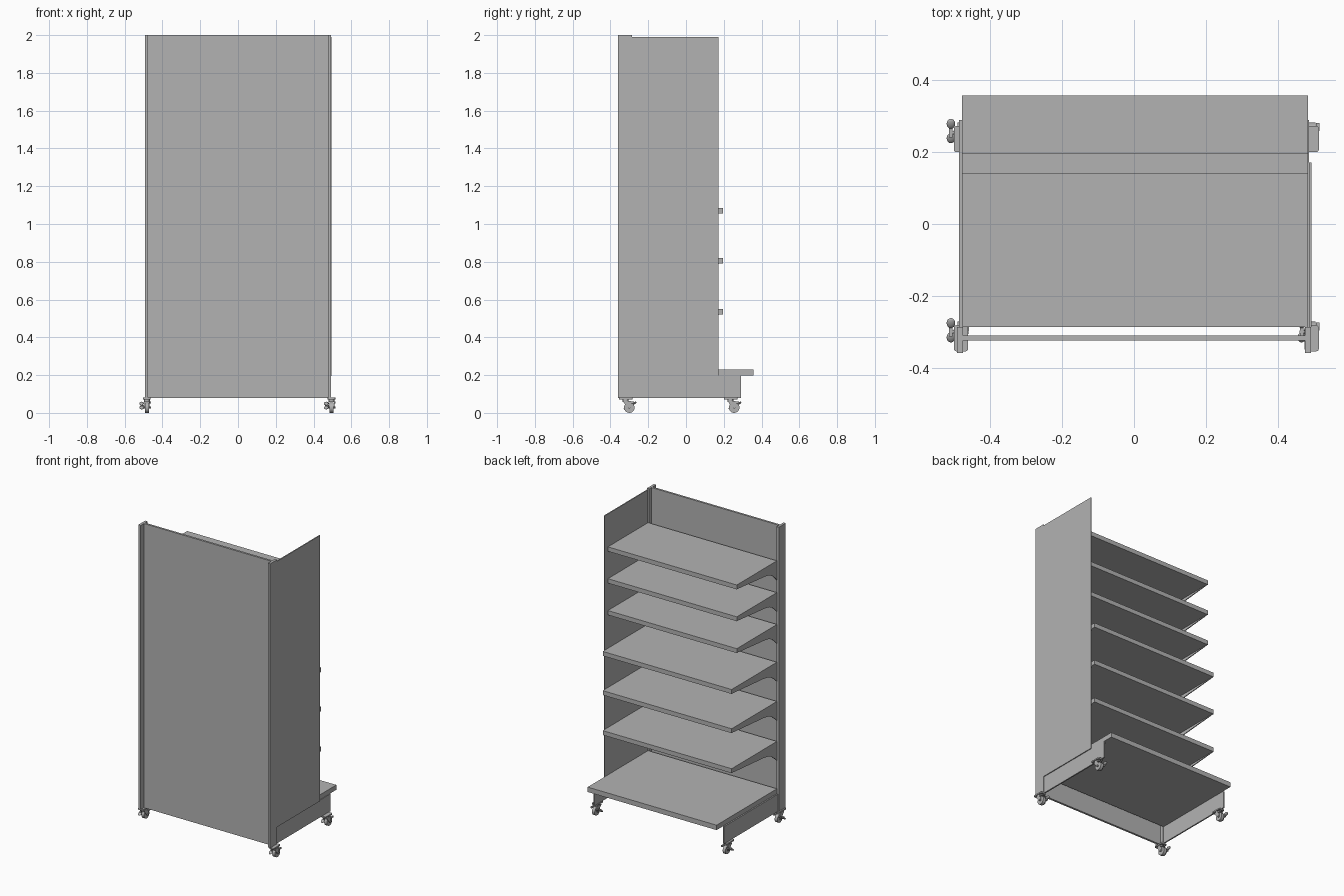
import bpy
import bmesh
import math
from mathutils import Matrix, Vector

cube = bpy.data.objects.get("Cube")
if cube:
    bpy.data.objects.remove(cube, do_unlink=True)

grey = bpy.data.materials.new("light_grey_metal")
grey.use_nodes = True
COLOUR = (0.45, 0.45, 0.45, 1)
grey.diffuse_color = COLOUR
grey.node_tree.nodes["Principled BSDF"].inputs["Base Color"].default_value = COLOUR


def finish(name, bm, smooth=False):
    bmesh.ops.recalc_face_normals(bm, faces=bm.faces)
    mesh = bpy.data.meshes.new(name)
    bm.to_mesh(mesh)
    bm.free()
    mesh.materials.append(grey)
    obj = bpy.data.objects.new(name, mesh)
    bpy.context.collection.objects.link(obj)
    if smooth:
        bpy.ops.object.select_all(action="DESELECT")
        obj.select_set(True)
        bpy.context.view_layer.objects.active = obj
        bpy.ops.object.shade_smooth_by_angle(angle=math.radians(35))
    return obj


def add_box(bm, x, y, z):
    """Box from three (low, high) ranges."""
    centre = Vector([(a + b) / 2 for a, b in (x, y, z)])
    size = [b - a for a, b in (x, y, z)]
    m = Matrix.Translation(centre) @ Matrix.Diagonal((*size, 1))
    return bmesh.ops.create_cube(bm, size=1, matrix=m)["verts"]


def box(name, x, y, z):
    bm = bmesh.new()
    add_box(bm, x, y, z)
    return finish(name, bm)


def add_plate(bm, profile, x0, x1):
    """Extrude a y-z profile between two x positions."""
    face = bm.faces.new([bm.verts.new((x0, y, z)) for y, z in profile])
    new = bmesh.ops.extrude_face_region(bm, geom=[face])["geom"]
    verts = [v for v in new if isinstance(v, bmesh.types.BMVert)]
    bmesh.ops.translate(bm, verts=verts, vec=(x1 - x0, 0, 0))


def add_cylinder(bm, centre, radius, length, axis="X", sides=24):
    turn = Matrix.Rotation(math.pi / 2, 4, "Y") if axis == "X" else Matrix()
    bmesh.ops.create_cone(bm, cap_ends=True, segments=sides, radius1=radius, radius2=radius,
                          depth=length, matrix=Matrix.Translation(centre) @ turn)


def spread(x0, x1, side):
    return tuple(sorted((x0 * side, x1 * side)))


# Back panel, posts and base side plates
box("back_panel", (-0.48, 0.48), (-0.325, -0.311), (0.08, 2.0))
for side, label in ((1, "left"), (-1, "right")):
    box(f"{label}_post", spread(0.476, 0.493, side), (-0.36, -0.287), (0.08, 2.0))
    box(f"{label}_base_plate", spread(0.479, 0.488, side), (-0.287, 0.29), (0.08, 0.197))

# Tall panel closing one side
box("side_panel", (0.487, 0.494), (-0.287, 0.172), (0.195, 1.99))

# Deep bottom shelf
box("bottom_shelf", (-0.479, 0.484), (-0.287, 0.358), (0.197, 0.23))

# Upper shelves on curved tapering brackets
BACK = -0.287
shelves = [(0.55, 0.197), (0.82, 0.197), (1.085, 0.197),
           (1.34, 0.142), (1.555, 0.142), (1.77, 0.142)]
for number, (top, front) in enumerate(shelves, 1):
    box(f"shelf_{number}", (-0.479, 0.484), (BACK, front), (top - 0.03, top))
    depth = front - BACK
    profile = [(BACK, top - 0.028), (front - 0.01, top - 0.028), (front - 0.03, top - 0.032)]
    for along, drop in ((0.3, 0.058), (0.2, 0.066), (0.12, 0.082), (0.05, 0.108), (0, 0.13)):
        profile.append((BACK + depth * along, top - drop))
    bm = bmesh.new()
    for x in (-0.479, 0.478):
        add_plate(bm, profile, x, x + 0.006)
    finish(f"shelf_brackets_{number}", bm)


# Swivel casters with brake levers
def caster(name, x, y):
    """Caster whose wheel axle sits at x, y."""
    bm = bmesh.new()
    mount = add_box(bm, (x - 0.02, x + 0.02), (y - 0.055, y + 0.018), (0.072, 0.081))
    upright = [e for e in {e for v in mount for e in v.link_edges}
               if abs(e.verts[0].co.z - e.verts[1].co.z) > 0.005]
    bmesh.ops.bevel(bm, geom=upright, offset=0.008, segments=3, affect="EDGES", profile=0.5)
    add_cylinder(bm, (x, y - 0.02, 0.068), 0.016, 0.012, "Z")
    add_box(bm, (x - 0.016, x + 0.016), (y - 0.036, y + 0.008), (0.058, 0.064))
    fork = [(y - 0.036, 0.064), (y + 0.008, 0.064), (y + 0.01, 0.03),
            (y, 0.022), (y - 0.01, 0.028)]
    for offset in (-0.016, 0.013):
        add_plate(bm, fork, x + offset, x + offset + 0.003)
    add_cylinder(bm, (x, y, 0.028), 0.028, 0.02)
    add_cylinder(bm, (x, y, 0.028), 0.006, 0.042, sides=12)
    # Lever arm ending in two rounded paddles
    add_box(bm, (x - 0.034, x - 0.014), (y - 0.004, y + 0.004), (0.034, 0.042))
    for dy, z in ((-0.016, 0.028), (0.024, 0.05)):
        m = Matrix.Translation((x - 0.028, y + dy, z)) @ Matrix.Rotation(0.5, 4, "X")
        m = m @ Matrix.Diagonal((0.012, 0.016, 0.006, 1))
        bmesh.ops.create_uvsphere(bm, u_segments=16, v_segments=8, radius=1, matrix=m)
    add_box(bm, (x - 0.033, x - 0.023), (y - 0.014, y + 0.02), (0.034, 0.042))
    # Small tab on the outer side
    add_box(bm, (x + 0.012, x + 0.022), (y + 0.004, y + 0.026), (0.05, 0.06))
    finish(name, bm, smooth=True)


for label, x in (("left", 0.495), ("right", -0.482)):
    caster(f"{label}_front_caster", x, -0.3)
    caster(f"{label}_back_caster", x, 0.255)
